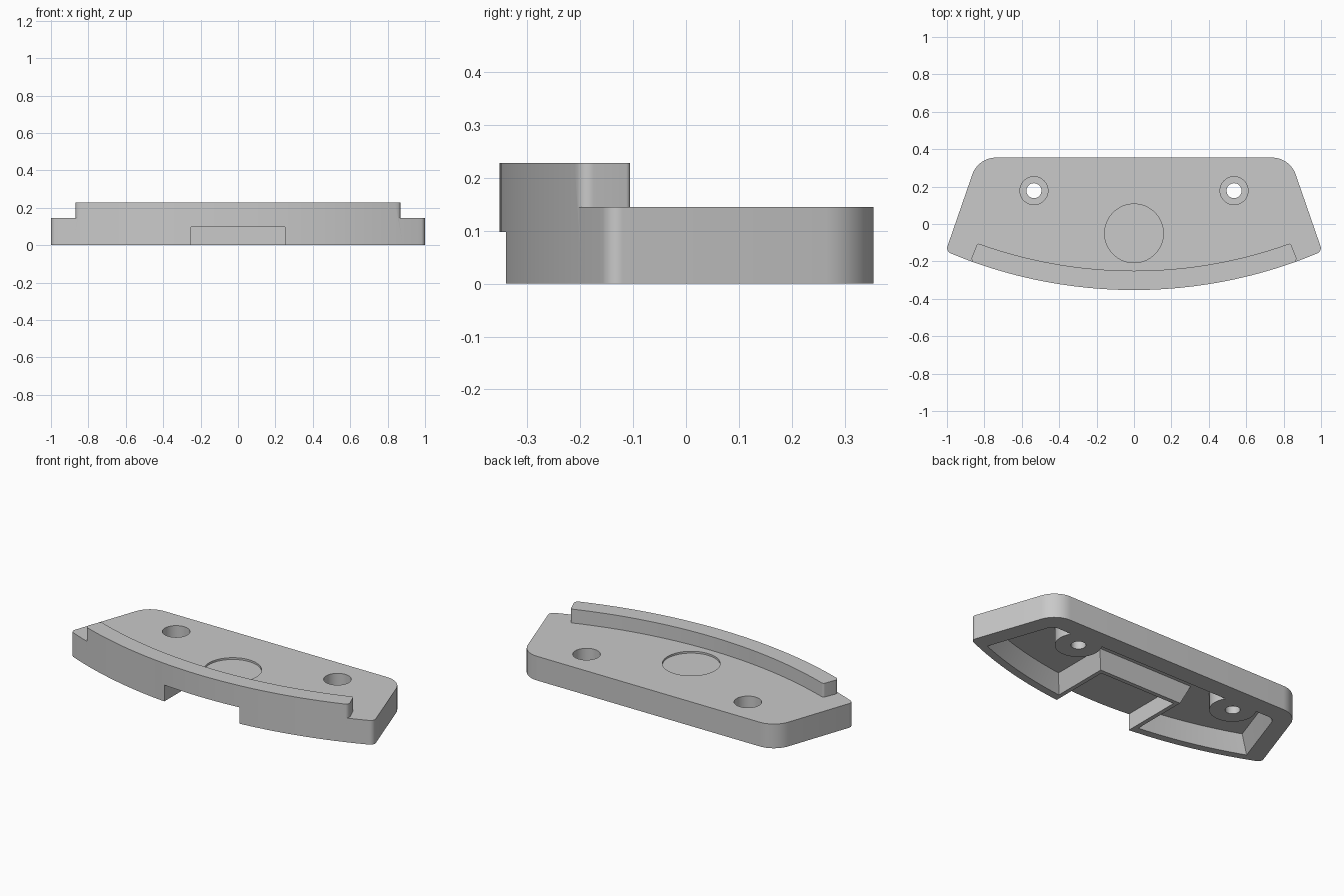
import bpy, bmesh, math
from mathutils import Vector

cube = bpy.data.objects.get("Cube")
if cube:
    bpy.data.objects.remove(cube, do_unlink=True)

FRONT, BACK, RADIUS = -0.353, 0.355, 2.55
CENTRE_Y = FRONT + RADIUS
PLATE, TOP, CEILING, NOTCH = 0.145, 0.228, 0.1, 0.098
DRAFT = 0.4
HOLE_X, HOLE_Y = 0.535, 0.178

metal = bpy.data.materials.new("plain grey")
metal.use_nodes = True
grey = (0.585, 0.585, 0.585, 1)
metal.diffuse_color = grey
metal.node_tree.nodes["Principled BSDF"].inputs["Base Color"].default_value = grey


def arc_y(x, radius):
    return CENTRE_Y - math.sqrt(radius * radius - x * x)


def arc(radius, half, steps=48):
    xs = [half * (2 * i / steps - 1) for i in range(steps + 1)]
    return [Vector((x, arc_y(x, radius))) for x in xs]


def circle(x, y, r, steps=48):
    return [Vector((x + r * math.cos(a), y + r * math.sin(a)))
            for a in (2 * math.pi * i / steps for i in range(steps))]


def rect(x0, x1, y0, y1):
    return [Vector(p) for p in ((x0, y0), (x1, y0), (x1, y1), (x0, y1))]


def mirrored(points):
    return [Vector((-p.x, p.y)) for p in reversed(points)]


def fillet(before, corner, after, r, steps=12):
    """Points of a round that replaces a convex corner."""
    if r <= 0:
        return [corner]
    a, b = (before - corner).normalized(), (after - corner).normalized()
    half = a.angle(b) / 2
    centre = corner + (a + b).normalized() * (r / math.sin(half))
    start = (corner + a * (r / math.tan(half)) - centre).normalized()
    end = (corner + b * (r / math.tan(half)) - centre).normalized()
    return [centre + start.slerp(end, i / steps) * r for i in range(steps + 1)]


def outline(front_in, end_in, back_in, front_r, back_r):
    """Plate outline: curved front, slanted ends, rounded back corners."""
    slope = 0.346
    shift = end_in * math.hypot(1, slope)
    radius = RADIUS - front_in

    def side_x(y):
        return 1.008 - shift - slope * (y + 0.15)
    x = 1.0
    for _ in range(30):
        x = side_x(arc_y(x, radius))
    front = arc(radius, x)
    y_back = BACK - back_in
    back = Vector((side_x(y_back), y_back))
    right = fillet(front[-2], front[-1], back, front_r)
    right += fillet(front[-1], back, Vector((0, y_back)), back_r)
    return front[1:-1] + right + mirrored(right)


def prism(name, points, z0, z1, upper=None):
    """Solid between two matching outlines; straight if only one is given."""
    bm = bmesh.new()
    low = [bm.verts.new((p.x, p.y, z0)) for p in points]
    high = [bm.verts.new((p.x, p.y, z1)) for p in upper or points]
    bm.faces.new(low)
    bm.faces.new(high)
    for i in range(len(low)):
        bm.faces.new((low[i - 1], low[i], high[i], high[i - 1]))
    bmesh.ops.recalc_face_normals(bm, faces=bm.faces)
    mesh = bpy.data.meshes.new(name)
    bm.to_mesh(mesh)
    bm.free()
    mesh.materials.append(metal)
    obj = bpy.data.objects.new(name, mesh)
    bpy.context.collection.objects.link(obj)
    return obj


def cut(target, cutter):
    mod = target.modifiers.new("cut", 'BOOLEAN')
    mod.operation, mod.solver, mod.object = 'DIFFERENCE', 'EXACT', cutter
    bpy.ops.object.select_all(action='DESELECT')
    bpy.context.view_layer.objects.active = target
    target.select_set(True)
    bpy.ops.object.modifier_apply(modifier=mod.name)
    bpy.data.objects.remove(cutter, do_unlink=True)


# Full-height block
body = prism("mounting_plate", outline(0, 0, 0, 0.03, 0.134), 0, TOP)

# Lower everything except the curved lip with rounded ends along the front
outer, inner = arc(RADIUS + 0.001, 0.876), arc(RADIUS - 0.103, 0.837)
lip_end = fillet(outer[-2], outer[-1], inner[-1], 0.025)
lip_end += fillet(outer[-1], inner[-1], inner[-2], 0.012)
lip = outer[1:-1] + lip_end + inner[-2:0:-1] + mirrored(lip_end)
step = prism("step_cutter", rect(-1.2, 1.2, -0.6, 0.6), PLATE, 0.4)
cut(step, prism("lip_keep", lip, 0.05, 0.5))
cut(body, step)


# Hollow underside with drafted walls
def pocket_outline(z):
    d = DRAFT * z
    return outline(0.045 + d, 0.1 + d, 0.11 + d, 0, 0.05)


def notch_wall(z):
    d = DRAFT * z
    return rect(-0.275 - d, 0.275 + d, -0.6, 0.053 + d)


pocket = prism("pocket_cutter", pocket_outline(-0.05), -0.05, CEILING,
               pocket_outline(CEILING))
# Wall around the notch and two screw bosses stay solid
cut(pocket, prism("notch_wall_keep", notch_wall(-0.1), -0.1, 0.2, notch_wall(0.2)))
for s in (-1, 1):
    cut(pocket, prism("boss_keep", circle(s * HOLE_X, HOLE_Y, 0.125), -0.1, 0.2))
cut(body, pocket)

# Front notch
cut(body, prism("notch_cutter", rect(-0.25, 0.25, -0.6, 0.028), -0.05, NOTCH))

# Counterbored screw holes
for s in (-1, 1):
    cut(body, prism("counterbore", circle(s * HOLE_X, HOLE_Y, 0.075), 0.045, 0.3))
    cut(body, prism("screw_hole", circle(s * HOLE_X, HOLE_Y, 0.04), -0.1, 0.1))

# Shallow round recess on top
cut(body, prism("recess_cutter", circle(0, -0.05, 0.157, 64), PLATE - 0.011, 0.3))

bpy.ops.object.shade_smooth_by_angle(angle=math.radians(30))
